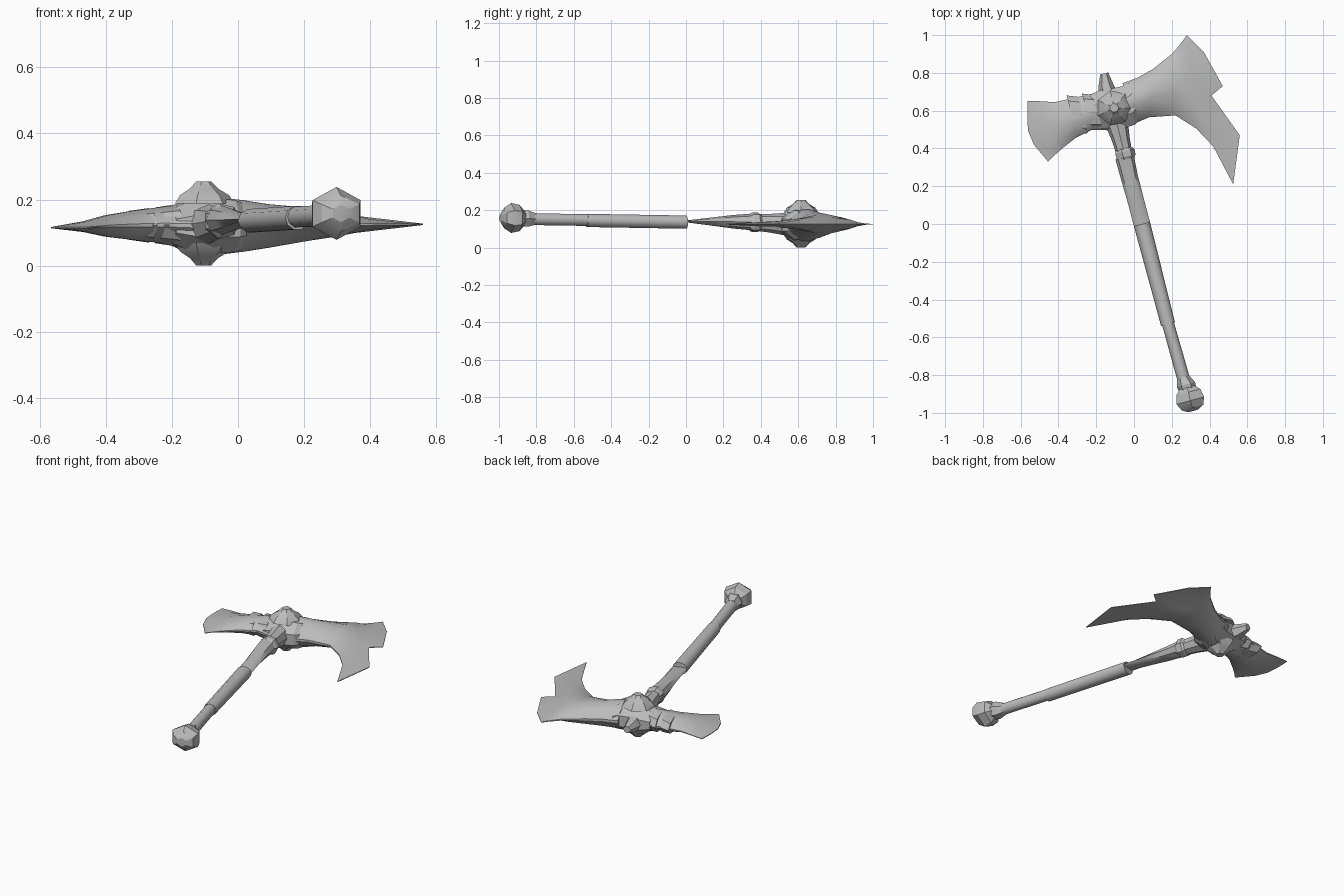
import bpy, bmesh, math
from mathutils import Vector

steel = bpy.data.materials.new("grey steel")
steel.diffuse_color = (0.5, 0.5, 0.5, 1)

ALONG = Vector((0.257, -0.966, 0))   # handle direction, head to pommel
ACROSS = Vector((0.966, 0.257, 0))   # head direction, left to right
X, Y, Z = Vector((1, 0, 0)), Vector((0, 1, 0)), Vector((0, 0, 1))


def finish(name, bm, angle=35):
    bmesh.ops.remove_doubles(bm, verts=bm.verts, dist=0.0005)
    bmesh.ops.recalc_face_normals(bm, faces=bm.faces)
    me = bpy.data.meshes.new(name)
    bm.to_mesh(me)
    bm.free()
    me.materials.append(steel)
    ob = bpy.data.objects.new(name, me)
    bpy.context.collection.objects.link(ob)
    bpy.ops.object.select_all(action='DESELECT')
    ob.select_set(True)
    bpy.context.view_layer.objects.active = ob
    bpy.ops.object.shade_smooth_by_angle(angle=math.radians(angle))
    return ob


def loft(name, sections, u=ACROSS, v=Z, n=8, phase=0.0, angle=35):
    """Skin elliptical rings given as (x, y, z, half_u, half_v)."""
    bm = bmesh.new()
    rings = []
    for x, y, z, a, b in sections:
        ring = []
        for k in range(n):
            t = 2 * math.pi * (k + phase) / n
            ring.append(bm.verts.new(Vector((x, y, z)) + u * a * math.cos(t) + v * b * math.sin(t)))
        rings.append(ring)
    for r, s in zip(rings, rings[1:]):
        for k in range(n):
            bm.faces.new((r[k], r[(k + 1) % n], s[(k + 1) % n], s[k]))
    bm.faces.new(rings[0])
    bm.faces.new(rings[-1])
    return finish(name, bm, angle)


def blade(name, columns, edge, zc=0.12):
    """Lens-section blade: columns of (top, bottom, half thickness, z) ending in a sharp edge."""
    ts = (0, 0.14, 0.4, 0.6, 0.86, 1)
    swell = (0.1, 0.62, 1, 1, 0.62, 0.1)
    grid = []
    for top, bottom, h, zm in columns:
        a, b = Vector(top), Vector(bottom)
        grid.append([(a.lerp(b, t), h * s, zm) for t, s in zip(ts, swell)])
    grid.append([(Vector(p), 0.002, zc) for p in edge])
    bm = bmesh.new()
    sides = []
    for sign in (1, -1):
        sides.append([[bm.verts.new((p.x, p.y, zm + sign * h)) for p, h, zm in col] for col in grid])
    m, n = len(grid), len(ts)
    for g in sides:
        for i in range(m - 1):
            for j in range(n - 1):
                bm.faces.new((g[i][j], g[i + 1][j], g[i + 1][j + 1], g[i][j + 1]))
    # close the rim between the two sides
    rim = [(i, 0) for i in range(m)] + [(m - 1, j) for j in range(1, n)]
    rim += [(i, n - 1) for i in range(m - 2, -1, -1)] + [(0, j) for j in range(n - 2, 0, -1)]
    up, low = sides
    for (i, j), (k, l) in zip(rim, rim[1:] + rim[:1]):
        bm.faces.new((up[i][j], up[k][l], low[k][l], low[i][j]))
    return finish(name, bm, 30)


# Large hooked blade with a notch in its cutting edge
blade("large_blade",
      [((-0.06, 0.745), (-0.03, 0.52), 0.085, 0.12),
       ((0.02, 0.775), (0.01, 0.535), 0.078, 0.12),
       ((0.1, 0.82), (0.08, 0.565), 0.066, 0.12),
       ((0.2, 0.9), (0.22, 0.575), 0.05, 0.125),
       ((0.235, 0.94), (0.33, 0.505), 0.038, 0.125),
       ((0.255, 0.965), (0.42, 0.41), 0.026, 0.125)],
      [(0.28, 1.0), (0.37, 0.91), (0.47, 0.73), (0.41, 0.68), (0.56, 0.47), (0.525, 0.21)], 0.125)

# Small flared blade on the opposite side
blade("small_blade",
      [((-0.12, 0.70), (-0.12, 0.495), 0.062, 0.12),
       ((-0.22, 0.69), (-0.22, 0.5), 0.056, 0.123),
       ((-0.33, 0.665), (-0.31, 0.455), 0.044, 0.122),
       ((-0.42, 0.645), (-0.38, 0.40), 0.032, 0.12),
       ((-0.5, 0.65), (-0.425, 0.36), 0.016, 0.118)],
      [(-0.563, 0.65), (-0.565, 0.6), (-0.565, 0.55), (-0.56, 0.49), (-0.53, 0.42), (-0.455, 0.33)], 0.115)

# Faceted hub and the wrapping bands at the blade roots
loft("hub", [(-0.21, 0.595, 0.12, 0.1, 0.055), (-0.155, 0.605, 0.12, 0.115, 0.082),
             (-0.09, 0.61, 0.12, 0.12, 0.09), (-0.02, 0.63, 0.12, 0.115, 0.085),
             (0.0, 0.65, 0.12, 0.11, 0.077)], u=-ALONG, n=8, phase=0.5, angle=25)
for i, (x, y, a, b) in enumerate([(-0.3, 0.575, 0.105, 0.046), (-0.22, 0.59, 0.1, 0.057)]):
    loft("band_%d" % (i + 1), [(x - 0.03, y + 0.004, 0.122, a, b * 0.95),
                               (x + 0.03, y + 0.002, 0.122, a * 0.95, b + 0.006)],
         u=-ALONG, n=8, angle=25)

# Studs on both faces of the hub
for side, sign in (("upper", 1), ("lower", -1)):
    loft(side + "_stud", [(-0.105, 0.615, 0.128 + sign * h, r, r) for h, r in
                          ((0.06, 0.095), (0.085, 0.078), (0.105, 0.045), (0.127, 0.024))],
         u=X, v=Y, n=7, angle=25)

# Short spike above the hub
loft("top_spike", [(-0.135, 0.68, 0.12, 0.05, 0.05), (-0.15, 0.735, 0.12, 0.04, 0.04),
                   (-0.158, 0.797, 0.12, 0.022, 0.022)], n=6, angle=25)

# Neck, knot and flattened sleeve under the head
loft("neck", [(-0.09, 0.53, 0.125, 0.06, 0.06), (-0.07, 0.45, 0.13, 0.048, 0.05),
              (-0.05, 0.37, 0.135, 0.042, 0.045)], n=8)
loft("neck_knot", [(-0.06, 0.41, 0.135, 0.034, 0.036), (-0.052, 0.385, 0.135, 0.055, 0.054),
                   (-0.044, 0.355, 0.135, 0.054, 0.054), (-0.038, 0.33, 0.135, 0.036, 0.036)],
     n=7, angle=25)
loft("tapered_sleeve", [(-0.05, 0.355, 0.137, 0.05, 0.045), (-0.025, 0.25, 0.138, 0.046, 0.036),
                        (0.005, 0.14, 0.139, 0.044, 0.022), (0.042, 0.0, 0.14, 0.044, 0.005)], n=8)

# Handle shaft, thinner grip and pommel
loft("shaft", [(0.042, 0.0, 0.136, 0.044, 0.037), (0.18, -0.53, 0.145, 0.038, 0.037)], n=10, angle=40)
loft("grip", [(0.178, -0.52, 0.147, 0.032, 0.033), (0.268, -0.84, 0.152, 0.034, 0.033)], n=10, angle=40)
loft("pommel_collar", [(0.26, -0.81, 0.153, 0.033, 0.036), (0.275, -0.85, 0.155, 0.05, 0.05),
                       (0.287, -0.885, 0.155, 0.045, 0.045)], n=6, angle=25)
loft("pommel", [(0.28, -0.865, 0.158, 0.045, 0.04), (0.288, -0.89, 0.158, 0.076, 0.07),
                (0.298, -0.935, 0.158, 0.087, 0.08), (0.31, -0.972, 0.158, 0.068, 0.055),
                (0.312, -0.99, 0.158, 0.03, 0.026)], n=6, phase=0.5, angle=30)
